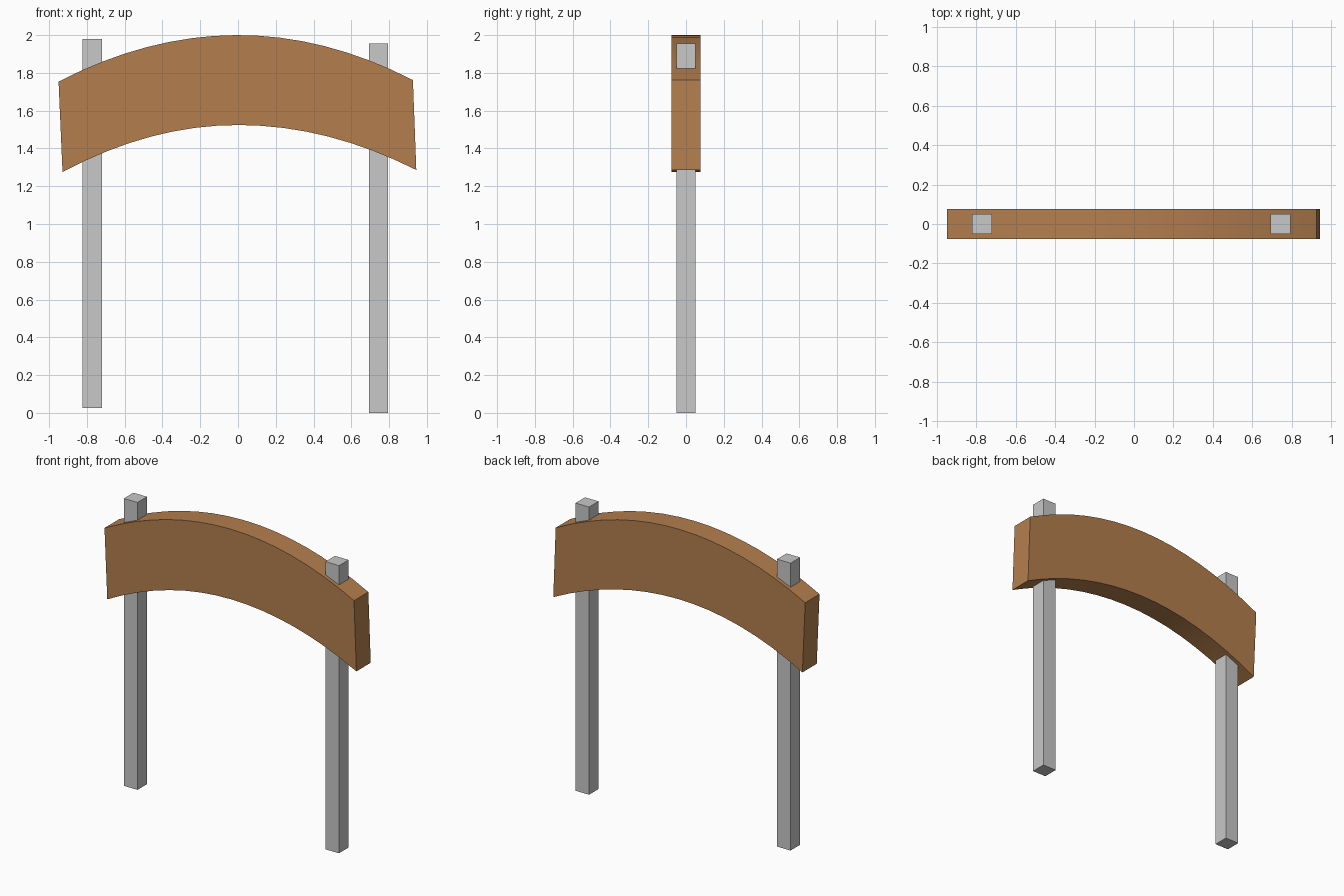
import bpy, bmesh

if "Cube" in bpy.data.objects:
    bpy.data.objects.remove(bpy.data.objects["Cube"])


def material(name, rgb):
    m = bpy.data.materials.new(name)
    m.diffuse_color = (*rgb, 1)
    m.use_nodes = True
    m.node_tree.nodes["Principled BSDF"].inputs["Base Color"].default_value = m.diffuse_color
    return m


wood = material("brown wood", (0.456, 0.209, 0.076))
metal = material("light grey", (0.58, 0.58, 0.58))


def finish(bm, name, mat):
    bmesh.ops.recalc_face_normals(bm, faces=bm.faces)
    mesh = bpy.data.meshes.new(name)
    bm.to_mesh(mesh)
    bm.free()
    mesh.materials.append(mat)
    obj = bpy.data.objects.new(name, mesh)
    bpy.context.collection.objects.link(obj)
    return obj


# Square posts, running up through the board
def post(name, x, z0, z1, w=0.102):
    bm = bmesh.new()
    bmesh.ops.create_cube(bm, size=1)
    bmesh.ops.scale(bm, vec=(w, w, z1 - z0), verts=bm.verts)
    bmesh.ops.translate(bm, vec=(x, 0, (z0 + z1) / 2), verts=bm.verts)
    return finish(bm, name, metal)


post("left_post", -0.771, 0.026, 1.979)
post("right_post", 0.744, 0.0, 1.955)


# Arched board: parabolic top and bottom edges, extruded in depth
def arc(x0, z0, peak, x1, z1, n=16):
    pts = []
    for i in range(n + 1):
        x = x0 + (x1 - x0) * i / n
        end_x, end_z = (x0, z0) if x < 0 else (x1, z1)
        pts.append((x, peak - (peak - end_z) * (x / end_x) ** 2))
    return pts


top = arc(-0.95, 1.754, 2.0, 0.926, 1.762)
bottom = arc(-0.929, 1.275, 1.524, 0.944, 1.286)
half = 0.077
bm = bmesh.new()
rings = [[bm.verts.new((x, y, z)) for x, z in edge]
         for edge, y in ((top, -half), (top, half), (bottom, half), (bottom, -half))]
for k in range(4):
    a, b = rings[k], rings[(k + 1) % 4]
    for i in range(len(top) - 1):
        bm.faces.new((a[i], a[i + 1], b[i + 1], b[i]))
for i in (0, -1):
    bm.faces.new([r[i] for r in rings])
board = finish(bm, "arched_board", wood)

bpy.context.view_layer.objects.active = board
board.select_set(True)
bpy.ops.object.shade_smooth_by_angle()
